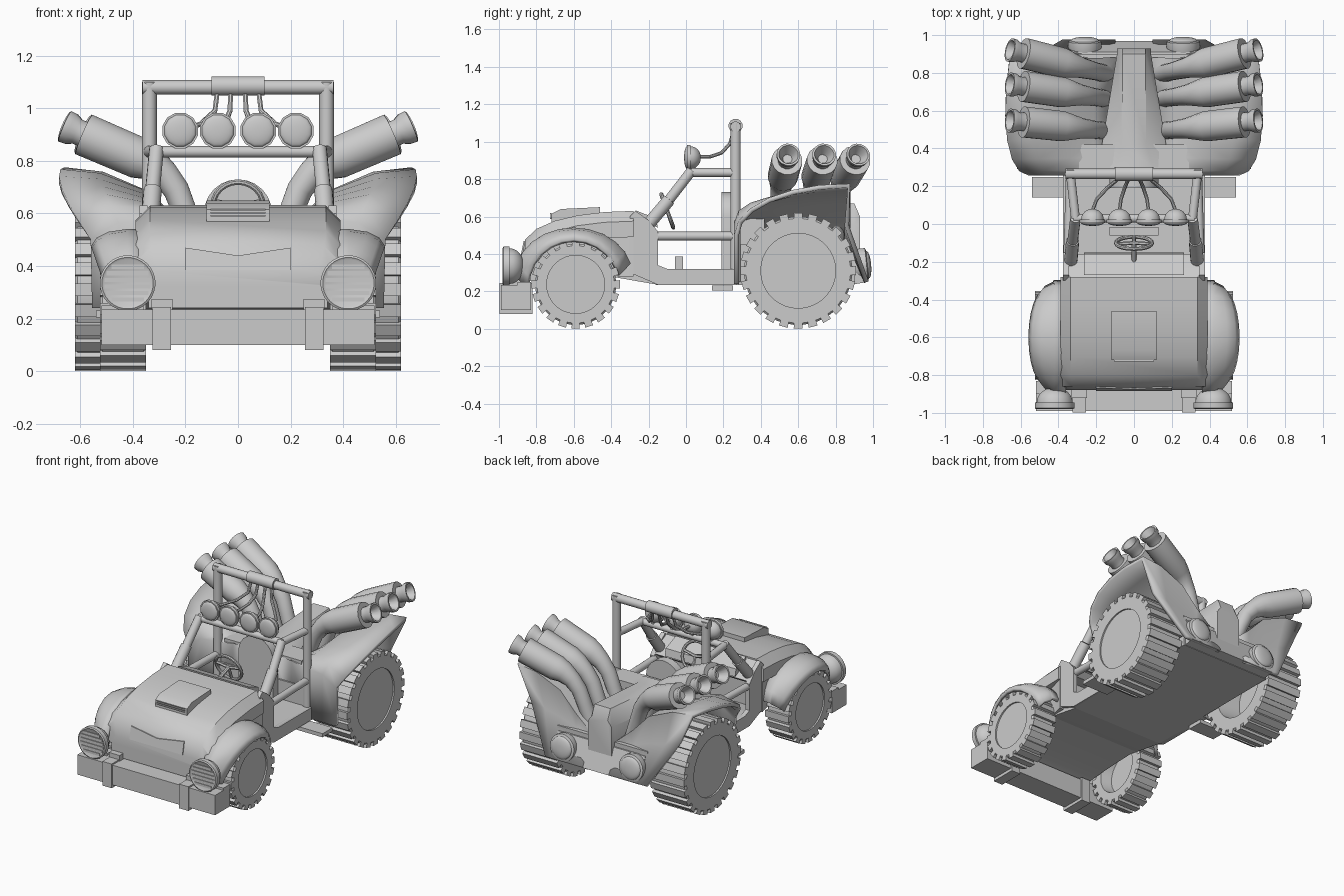
import bpy, bmesh, math
from math import sin, cos, pi, radians
from mathutils import Vector

if "Cube" in bpy.data.objects:
    bpy.data.objects.remove(bpy.data.objects["Cube"])

grey = bpy.data.materials.new("plain_grey")
grey.use_nodes = True
grey.diffuse_color = (0.6, 0.6, 0.6, 1)
grey.node_tree.nodes["Principled BSDF"].inputs["Base Color"].default_value = grey.diffuse_color


def finish(name, verts, faces, thick=0):
    mesh = bpy.data.meshes.new(name)
    mesh.from_pydata([tuple(v) for v in verts], [], faces)
    bm = bmesh.new()
    bm.from_mesh(mesh)
    bmesh.ops.recalc_face_normals(bm, faces=bm.faces)
    bm.to_mesh(mesh)
    bm.free()
    mesh.materials.append(grey)
    ob = bpy.data.objects.new(name, mesh)
    bpy.context.collection.objects.link(ob)
    if thick:
        mod = ob.modifiers.new("thickness", "SOLIDIFY")
        mod.thickness, mod.offset = thick, 0
    bpy.ops.object.select_all(action="DESELECT")
    ob.select_set(True)
    bpy.context.view_layer.objects.active = ob
    bpy.ops.object.shade_smooth_by_angle(angle=radians(35))


def loft(name, rings, closed=True, thick=0):
    """Skin equal-length rows of points; closed rows become capped solids."""
    n = len(rings[0])
    verts = [p for ring in rings for p in ring]
    faces = []
    for i in range(len(rings) - 1):
        for j in range(n if closed else n - 1):
            k = (j + 1) % n
            faces.append((i * n + j, i * n + k, (i + 1) * n + k, (i + 1) * n + j))
    if closed:
        faces += [tuple(range(n)), tuple(range(len(verts) - n, len(verts)))]
    finish(name, verts, faces, thick)


def prism(name, outline, x0, x1):
    """Side outline of (y, z) points, extruded across the width."""
    loft(name, [[(x, y, z) for y, z in outline] for x in (x0, x1)])


def box(name, x, y, z):
    prism(name, [(y[0], z[0]), (y[1], z[0]), (y[1], z[1]), (y[0], z[1])], *x)


def sweep(name, path, radii, sides=14, axis=None):
    """Round section along a path; a fixed axis makes a turned part."""
    pts = [Vector(p) for p in path]
    last = len(pts) - 1
    radii = radii if isinstance(radii, list) else [radii] * len(pts)
    tangents = [Vector(axis).normalized() if axis else (pts[min(i + 1, last)] - pts[max(i - 1, 0)]).normalized()
                for i in range(len(pts))]
    spread = [sum(abs(t[k]) for t in tangents) for k in range(3)]
    ref = Vector([float(k == spread.index(min(spread))) for k in range(3)])
    rings = []
    for p, t, r in zip(pts, tangents, radii):
        u = t.cross(ref).normalized()
        w = t.cross(u)
        angles = [2 * pi * (j + 0.5) / sides for j in range(sides)]
        rings.append([p + (u * cos(a) + w * sin(a)) * r for a in angles])
    loft(name, rings)


def turned(name, origin, axis, profile, sides=24):
    """Profile of (distance along axis, radius) points."""
    o, a = Vector(origin), Vector(axis).normalized()
    sweep(name, [o + a * t for t, r in profile], [r for t, r in profile], sides, tuple(a))


def dome(radius, depth):
    return [(depth * (1 - cos(a)), radius * sin(a)) for a in [radians(15 * k) for k in range(1, 7)]]


# Hood: rounded nose rising to the cowl
rings = []
for a in [radians(15 * k) for k in range(7)]:
    y, bottom, top = -0.28 - 0.6 * cos(a), 0.24 + 0.04 * sin(a), 0.38 + 0.25 * abs(sin(a)) ** 0.7
    wide = 0.36 + 0.03 * min(1, 3 * sin(a))
    low = 0.34 if y < -0.4 else 0.38
    middle = bottom + 0.6 * (top - bottom)
    half = [(low, bottom), (low, middle), (wide, middle), (wide, top - 0.055), (wide - 0.055, top)]
    rings.append([(x, y, z) for x, z in half] + [(-x, y, z) for x, z in reversed(half)])
loft("hood", rings)

# Hood scoop with slats, and the notched nose plate
prism("hood_scoop", [(-0.72, 0.57), (-0.72, 0.615), (-0.67, 0.64), (-0.46, 0.65), (-0.46, 0.6)], -0.12, 0.12)
for i in range(3):
    z = 0.588 + 0.012 * i
    box(f"scoop_slat_{i}", (-0.105, 0.105), (-0.728, -0.72), (z, z + 0.006))
notch = [(-0.2, 0.385), (0.2, 0.385), (0.2, 0.47), (0, 0.44), (-0.2, 0.47)]
loft("nose_plate", [[(x, -0.88 + (z - 0.38) * 0.2 - lift, z) for x, z in notch] for lift in (0.006, -0.003)])

# Tub, dashboard and rear body
box("floor", (-0.36, 0.36), (-0.16, 0.28), (0.235, 0.32))
prism("front_floor", [(-0.4, 0.28), (-0.15, 0.32), (-0.15, 0.235), (-0.35, 0.27)], -0.35, 0.35)
tub_side = [(-0.3, 0.3), (-0.15, 0.235), (0.27, 0.235), (0.27, 0.32), (-0.1, 0.32), (-0.15, 0.34),
            (-0.15, 0.52), (-0.2, 0.58), (-0.27, 0.63), (-0.3, 0.6)]
prism("dashboard", [(-0.28, 0.5), (-0.2, 0.5), (-0.16, 0.53), (-0.2, 0.575), (-0.28, 0.62)], -0.35, 0.35)
prism("dashboard_pad", [(-0.27, 0.6), (-0.15, 0.54), (-0.16, 0.59), (-0.27, 0.633)], -0.265, 0.265)
box("rear_floor", (-0.34, 0.34), (0.25, 0.9), (0.235, 0.45))
box("rear_bulkhead", (-0.29, 0.29), (0.27, 0.42), (0.3, 0.61))
prism("rear_apron", [(0.88, 0.42), (0.91, 0.42), (0.97, 0.25), (0.88, 0.235)], -0.33, 0.33)
rings = []
for y, base, top, z in [(0.3, 0.27, 0.1, 0.62), (0.42, 0.17, 0.065, 0.635), (0.9, 0.09, 0.06, 0.67), (0.93, 0.09, 0.06, 0.6)]:
    half = [(base, 0.35), (base, 0.56), (top, z)]
    rings.append([(x, y, h) for x, h in half] + [(-x, y, h) for x, h in reversed(half)])
loft("engine_spine", rings)

# Central seat with a rounded back
seat_r = 0.13
arch = [(seat_r * cos(pi * i / 12), 0.6 + seat_r * sin(pi * i / 12)) for i in range(13)]
arch = [(seat_r, 0.32)] + arch + [(-seat_r, 0.32)]
loft("seat_back", [[(x, y, z) for x, z in arch] for y in (0.19, 0.245)])
box("seat_front_edge", (-seat_r, seat_r), (-0.06, -0.015), (0.32, 0.385))

# Steering wheel
hub, up = Vector((0, -0.1, 0.63)), Vector((0, -0.34, 0.94))
across = Vector((1, 0, 0))
on_rim = lambda a: hub + 0.095 * (across * cos(a) + up * sin(a))
sweep("steering_rim", [on_rim(2 * pi * i / 24) for i in range(25)], 0.011, 8)
sweep("steering_column", [hub, hub + across.cross(up) * 0.14], 0.013, 8)
for i, a in enumerate((0.2, pi - 0.2, -pi / 2)):
    sweep(f"steering_spoke_{i}", [hub, on_rim(a)], 0.01, 6)

box("bumper", (-0.52, 0.52), (-0.99, -0.83), (0.1, 0.235))


def wheel(name, s, x0, x1, y, r, hub_r, lugs):
    w = x1 - x0
    inside = [(w - 0.1, 0.02), (w - 0.1, hub_r * 0.9), (0, hub_r)]
    tread = [(0, r - 0.03), (0.01, r - 0.02), (w - 0.01, r - 0.02), (w, r - 0.03)]
    outside = [(w, hub_r), (w - 0.01, hub_r), (w - 0.01, 0.02)]
    turned(name + "_tyre", (s * x0, y, r), (s, 0, 0), inside + tread + outside, 40)
    for i in range(lugs):
        middle, spread = 2 * pi * i / lugs, 0.6 * pi / lugs
        corners = [(r - 0.04, middle - spread), (r, middle - spread), (r, middle + spread), (r - 0.04, middle + spread)]
        prism(f"{name}_lug_{i}", [(y + d * sin(a), r + d * cos(a)) for d, a in corners], s * x0, s * x1)


for s, tag in ((1, "left"), (-1, "right")):
    prism(tag + "_tub_side", tub_side, s * 0.345, s * 0.375)
    wheel(tag + "_front_wheel", s, 0.35, 0.525, -0.59, 0.237, 0.155, 20)
    wheel(tag + "_rear_wheel", s, 0.36, 0.62, 0.6, 0.31, 0.2, 24)

    # Front fender: domed strip over the wheel
    rows = []
    for a in [radians(15 * k) for k in range(12)]:
        x, y, z = 0.46 + 0.09 * sin(a), -0.6 - 0.275 * cos(a), 0.25 + 0.25 * sin(a)
        steps = [(0.36, 0.03), (0.42, 0.03), (x - 0.06, 0.02), (x - 0.02, 0), (x, -0.03)]
        rows.append([(s * px, y - rise * cos(a), z + rise) for px, rise in steps])
    loft(tag + "_front_fender", rows, False, 0.022)

    # Rear fender: flared strip that dips toward the spine
    edge = [(0.27, 0.24, 0.555, 0.24, 0.24)]
    for a in [radians(15 * k) for k in range(7)]:
        z = 0.5 + 0.265 * sin(a)
        edge.append((0.87 - 0.6 * cos(a), z, 0.56 + 0.1 * sin(a) + 0.04 * sin(2 * a),
                     z - 0.015 + 0.08 * cos(a) ** 4, 0.6 - 0.15 * sin(a)))
    edge += [(0.86, 0.55, 0.56, 0.52, 0.42), (0.965, 0.25, 0.38, 0.25, 0.25)]
    rows = []
    for y, z, x, z_mid, z_in in edge:
        steps = [(x, z), (0.6 * x + 0.12, z_mid), (0.34, 0.75 * z_mid + 0.25 * z_in),
                 (0.22, (z_mid + 2 * z_in) / 3), (0.1, z_in)]
        rows.append([(s * px, y, pz) for px, pz in steps])
    loft(tag + "_rear_fender", rows, False, 0.025)

    # Headlight, its louvres and its bracket
    turned(tag + "_headlight", (s * 0.42, -0.865, 0.335), (0, -1, 0),
           dome(0.096, 0.08) + [(0.08, 0.106), (0.11, 0.106), (0.115, 0.098), (0.11, 0.09)], 28)
    for i in range(6):
        z = 0.025 * (i - 2.5)
        w = math.sqrt(0.088 ** 2 - z * z)
        box(f"{tag}_louvre_{i}", (s * 0.42 - w, s * 0.42 + w), (-0.98, -0.97), (0.327 + z, 0.343 + z))
    box(tag + "_headlight_bracket", (s * 0.36, s * 0.52), (-0.9, -0.83), (0.2, 0.25))
    box(tag + "_bumper_clamp", (s * 0.255, s * 0.325), (-0.998, -0.82), (0.08, 0.245))
    box(tag + "_bumper_arm", (s * 0.25, s * 0.33), (-0.92, -0.85), (0.23, 0.275))

    # Tail light and step
    turned(tag + "_tail_light", (s * 0.26, 0.99, 0.345), (0, -1, -0.1),
           dome(0.075, 0.02) + [(0.025, 0.09), (0.06, 0.09), (0.11, 0.07)])
    box(tag + "_step", (s * 0.34, s * 0.54), (0.14, 0.25), (0.205, 0.23))

    # Roll cage tubes
    post_x, rail_x, post_y = s * 0.337, s * 0.31, 0.265
    sweep(tag + "_roll_post", [(post_x, post_y, 0.25), (post_x, post_y, 1.1)], 0.028)
    sweep(tag + "_screen_post_base", [(s * 0.335, -0.2, 0.56), (s * 0.325, -0.09, 0.69)], 0.035)
    sweep(tag + "_screen_post", [(s * 0.325, -0.09, 0.69), (rail_x, 0.03, 0.845)], 0.028)
    sweep(tag + "_upper_rail", [(rail_x, 0.03, 0.835), (post_x, post_y, 0.835)], 0.024)
    sweep(tag + "_lower_rail", [(s * 0.35, -0.16, 0.495), (post_x, post_y, 0.495)], 0.024)

    # Three exhausts, narrow at the spine and fat past the bend
    bend = [(0.13, 0.4), (0.2, 0.6), (0.235, 0.69), (0.28, 0.75), (0.33, 0.79), (0.38, 0.812), (0.585, 0.9)]
    widths = [0.047, 0.047, 0.05, 0.055, 0.068, 0.081, 0.083]
    for i, (y0, y1) in enumerate(((0.49, 0.545), (0.66, 0.735), (0.79, 0.915))):
        path = [Vector((s * x, y0 + (y1 - y0) * 2 * (x - 0.13), z)) for x, z in bend]
        sweep(f"{tag}_exhaust_{i}", path, widths, 16)
        turned(f"{tag}_exhaust_tip_{i}", path[-1], path[-1] - path[-2],
               [(-0.01, 0.05), (0.03, 0.05), (0.055, 0.062), (0.08, 0.064), (0.08, 0.053), (0.02, 0.025)], 16)

# Cross bars and the junction box
sweep("roll_top_bar", [(-0.363, post_y, 1.08), (0.363, post_y, 1.08)], 0.028)
sweep("screen_bar", [(-0.32, 0.03, 0.835), (0.32, 0.03, 0.835)], 0.022)
sweep("junction_box", [(-0.1, post_y, 1.085), (0.1, post_y, 1.085)], 0.038, 12)

# Spot lamps with cables
for i, x in enumerate((-0.22, -0.077, 0.077, 0.22)):
    lens = [(0.09 - t, r) for t, r in reversed(dome(0.062, 0.015))]
    turned(f"spot_lamp_{i}", (x, 0.08, 0.915), (0, -1, 0), dome(0.062, 0.055) + [(0.055, 0.07), (0.075, 0.07)] + lens, 12)
    sweep(f"lamp_stalk_{i}", [(x, 0.04, 0.9), (x, 0.035, 0.83)], 0.014, 8)
    sweep(f"lamp_cable_{i}", [(x, 0.07, 0.92), (x * 0.9, 0.13, 0.92), (x * 0.65, 0.19, 0.94),
                              (x * 0.4, 0.235, 0.99), (x * 0.36, 0.255, 1.06)], 0.01, 8)
